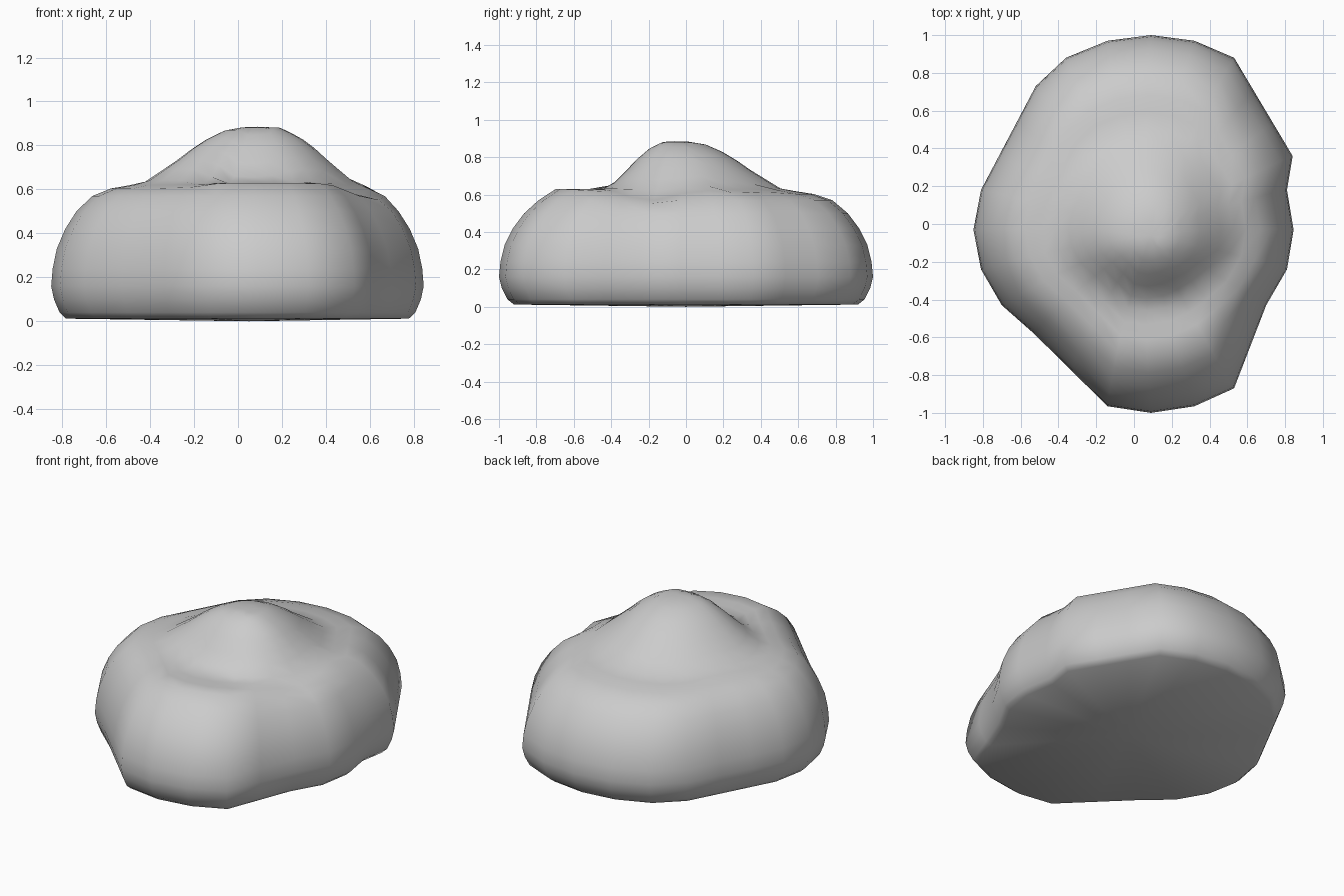
import bpy, bmesh, math
from mathutils import Vector

if "Cube" in bpy.data.objects:
    bpy.data.objects.remove(bpy.data.objects["Cube"])

# plan outline at the widest level
plan = [(.09, 1), (.32, .97), (.53, .88), (.84, .36), (.81, .18), (.845, -.03), (.81, -.24),
        (.70, -.43), (.53, -.87), (.32, -.965), (.09, -1), (-.14, -.965), (-.53, -.58),
        (-.70, -.43), (-.81, -.24), (-.85, -.03), (-.81, .18), (-.52, .73), (-.36, .88), (-.14, .97)]
outline = []
for i, p in enumerate(plan):
    a, b = Vector(p), Vector(plan[(i + 1) % len(plan)])
    n = max(1, round((b - a).length / .22))
    outline += [a.lerp(b, k / n) for k in range(n)]


def lerp_table(table, t):
    for (a, u), (b, v) in zip(table, table[1:]):
        if t <= b:
            return u + (v - u) * (t - a) / (b - a)
    return table[-1][1]


def top_height(x, y):
    # off-centre hump: steep at the front, long slope at the back
    dx, dy = x - .09, y + .06
    d = math.hypot(dx / (.46 if dx > 0 else .52), dy / (.57 if dy > 0 else .36))
    z = lerp_table([(0, .885), (.24, .88), (.5, .815), (.7, .735), (1, .63), (1.5, .585), (3, .56)], d)
    # flat front ledge and the hollow at the right
    if y < -.3:
        w = max(0, 1 - max(0, abs(x - .14) - .21) / .3) * min(1, (-.3 - y) / .1)
        z = max(z, z + (.63 - z) * w)
    return z - .06 * math.exp(-((x - .6) ** 2 + (y + .22) ** 2) / .03)


bm = bmesh.new()
rings = []
# underside and rounded side wall
for s, z in [(.92, .012), (.955, .04), (.985, .1), (1, .16), (.992, .24), (.97, .33), (.925, .42), (.865, .5)]:
    rings.append([bm.verts.new((p.x * s, p.y * s, z)) for p in outline])
# top surface
for s in (.785, .69, .6, .52, .44, .37, .3, .23, .15, .07):
    ring = []
    for p in outline:
        x, y = p.x * s + .09 * (1 - s) ** 2, p.y * s - .06 * (1 - s) ** 2
        z = top_height(x, y)
        if s > .75:
            z = min(z, .57)
        ring.append(bm.verts.new((x, y, z)))
    rings.append(ring)
n = len(outline)
for lo, hi in zip(rings, rings[1:]):
    for i in range(n):
        j = (i + 1) % n
        bm.faces.new((lo[i], lo[j], hi[j], hi[i]))
for ring, pos in ((rings[0], (.05, 0, 0)), (rings[-1], (.09, -.06, .885))):
    c = bm.verts.new(pos)
    for i in range(n):
        bm.faces.new((ring[i], ring[(i + 1) % n], c))
bmesh.ops.recalc_face_normals(bm, faces=bm.faces)
mesh = bpy.data.meshes.new("boulder")
bm.to_mesh(mesh)
bm.free()
boulder = bpy.data.objects.new("boulder", mesh)
bpy.context.collection.objects.link(boulder)
bpy.context.view_layer.objects.active = boulder
boulder.select_set(True)
bpy.ops.object.shade_smooth_by_angle(angle=math.radians(60))
